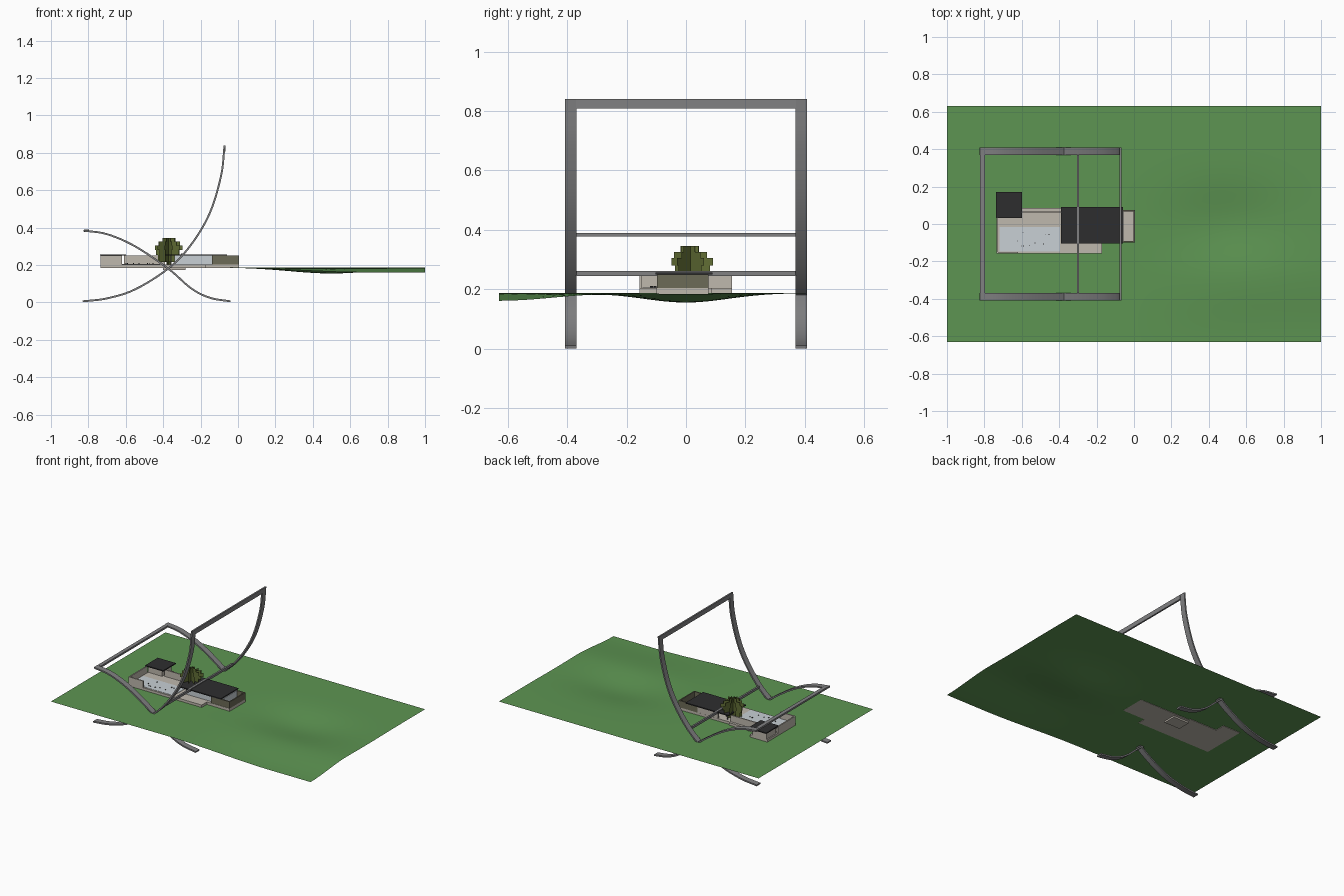
import bpy, math, random
from mathutils import Vector

old = bpy.data.objects.get("Cube")
if old:
    bpy.data.objects.remove(old, do_unlink=True)


def material(name, rgb):
    m = bpy.data.materials.new(name)
    m.use_nodes = True
    m.diffuse_color = (*rgb, 1)
    m.node_tree.nodes["Principled BSDF"].inputs["Base Color"].default_value = (*rgb, 1)
    return m


GRASS = material("grass green", (0.11, 0.30, 0.085))
STEEL = material("steel grey", (0.22, 0.22, 0.225))
STONE = material("pale stone", (0.52, 0.48, 0.42))
ROOF = material("roof black", (0.027, 0.027, 0.028))
WATER = material("pale glass", (0.58, 0.63, 0.66))
MARBLE = material("olive marble", (0.15, 0.145, 0.095))
LEAF = material("leaf olive", (0.12, 0.155, 0.035))


def make(name, verts, faces, mat):
    me = bpy.data.meshes.new(name)
    me.from_pydata(verts, [], faces)
    me.materials.append(mat)
    ob = bpy.data.objects.new(name, me)
    bpy.context.collection.objects.link(ob)
    return ob


def prism(name, outline, z0, z1, mat):
    """Extrude a counterclockwise plan outline between two heights."""
    n = len(outline)
    verts = [(x, y, z) for z in (z0, z1) for x, y in outline]
    faces = [tuple(range(n))[::-1], tuple(range(n, 2 * n))]
    faces += [(i, (i + 1) % n, n + (i + 1) % n, n + i) for i in range(n)]
    return make(name, verts, faces, mat)


def box(name, x0, x1, y0, y1, z0, z1, mat):
    return prism(name, [(x0, y0), (x1, y0), (x1, y1), (x0, y1)], z0, z1, mat)


def smooth_path(pts, steps=6):
    """Catmull-Rom curve through x, z points."""
    p = [Vector(q) for q in pts]
    p = [2 * p[0] - p[1]] + p + [2 * p[-1] - p[-2]]
    out = []
    for i in range(1, len(p) - 2):
        a, b, c, d = p[i - 1:i + 3]
        for k in range(steps):
            t = k / steps
            out.append(0.5 * (2 * b + (c - a) * t + (2 * a - 5 * b + 4 * c - d) * t * t
                              + (3 * b - a - 3 * c + d) * t ** 3))
    return out + [p[-2]]


def flat_bar(name, pts, y0, y1, half=0.005):
    """Sweep a flat steel section along a side path."""
    path = smooth_path(pts)
    verts, faces, n = [], [], len(path)
    for i, p in enumerate(path):
        t = (path[min(i + 1, n - 1)] - path[max(i - 1, 0)]).normalized()
        o = Vector((-t.y, t.x)) * half
        for q, y in ((p - o, y0), (p - o, y1), (p + o, y1), (p + o, y0)):
            verts.append((q.x, y, q.y))
    for i in range(n - 1):
        for k in range(4):
            a, b = 4 * i + k, 4 * i + (k + 1) % 4
            faces.append((a, a + 4, b + 4, b))
    e = 4 * (n - 1)
    faces += [(0, 1, 2, 3), (e + 3, e + 2, e + 1, e)]
    ob = make(name, verts, faces, STEEL)
    for f in ob.data.polygons:
        f.use_smooth = True
    bpy.context.view_layer.objects.active = ob
    ob.select_set(True)
    bpy.ops.object.shade_smooth_by_angle(angle=math.radians(35))
    ob.select_set(False)


# Rolling lawn, flat around the building
def smoothstep(a, b, v):
    t = min(max((v - a) / (b - a), 0), 1)
    return t * t * (3 - 2 * t)


def lawn_height(x, y):
    hollow = 0.032 * math.exp(-((x - 0.5) / 0.32) ** 2 - ((y - 0.0) / 0.2) ** 2)
    edge = 0.026 * smoothstep(-0.1, 0.7, x) * smoothstep(0.22, 0.63, -y)
    return 0.187 - hollow - edge


NX, NY = 50, 32
verts = []
for j in range(NY + 1):
    for i in range(NX + 1):
        x, y = -1 + 2 * i / NX, -0.63 + 1.26 * j / NY
        verts.append((x, y, lawn_height(x, y)))
W = NX + 1
lawn = make("lawn", verts, [(j * W + i, j * W + i + 1, (j + 1) * W + i + 1, (j + 1) * W + i)
                            for j in range(NY) for i in range(NX)], GRASS)
for f in lawn.data.polygons:
    f.use_smooth = True

# Steel frame: two crossing flat bars on each side
back_curve = [(-0.83, 0.006), (-0.7, 0.022), (-0.55, 0.07), (-0.372, 0.182),
              (-0.25, 0.31), (-0.15, 0.48), (-0.09, 0.68), (-0.072, 0.84)]
seat_curve = [(-0.825, 0.384), (-0.7, 0.365), (-0.55, 0.3), (-0.372, 0.18),
              (-0.25, 0.075), (-0.15, 0.025), (-0.04, 0.006)]
for side, s in (("left", 1), ("right", -1)):
    y0, y1 = sorted((0.368 * s, 0.408 * s))
    flat_bar(side + "_back_bar", back_curve, y0, y1)
    flat_bar(side + "_seat_bar", seat_curve, y0, y1)
box("top_crossbar", -0.078, -0.067, -0.37, 0.37, 0.808, 0.84, STEEL)
box("seat_crossbar", -0.823, -0.797, -0.37, 0.37, 0.377, 0.389, STEEL)
box("middle_crossbar", -0.306, -0.294, -0.37, 0.37, 0.245, 0.261, STEEL)

# Podium and its foundation
prism("podium", [(-0.735, -0.157), (-0.17, -0.157), (-0.17, -0.1), (0.005, -0.1), (0.005, 0.075),
                 (-0.39, 0.075), (-0.39, 0.085), (-0.6, 0.085), (-0.6, 0.155), (-0.735, 0.155)],
      0.184, 0.204, STONE)
box("foundation", -0.4, -0.28, -0.035, 0.055, 0.173, 0.185, STONE)

# Pool with scattered pebbles
box("pool_water", -0.72, -0.395, -0.147, -0.015, 0.2, 0.206, WATER)
random.seed(4)
for i in range(9):
    x, y = random.uniform(-0.64, -0.44), random.uniform(-0.13, -0.04)
    box(f"pebble_{i}", x, x + 0.005, y, y + 0.005, 0.205, 0.21, ROOF)

# Stone walls
TOP = 0.25
for name, x0, x1, y0, y1, mat in (
        ("pool_side_wall", -0.735, -0.727, -0.157, 0.04, STONE),
        ("pool_front_wall", -0.735, -0.62, -0.157, -0.149, STONE),
        ("garden_wall", -0.61, -0.39, 0.06, 0.068, STONE),
        ("small_house", -0.727, -0.62, 0.05, 0.155, STONE),
        ("hall_back_wall", -0.3, -0.13, 0.066, 0.074, STONE),
        ("hall_screen", -0.32, -0.2, -0.005, 0.003, MARBLE),
        ("court_front_wall", -0.14, 0.005, -0.098, -0.09, MARBLE),
        ("court_end_wall", -0.003, 0.005, -0.09, 0.067, MARBLE),
        ("court_back_wall", -0.14, 0.005, 0.067, 0.075, MARBLE),
        ("hall_front_glass", -0.34, -0.14, -0.08, -0.076, WATER),
        ("hall_end_glass", -0.06, -0.056, -0.09, 0.067, WATER)):
    box(name, x0, x1, y0, y1, 0.203, TOP, mat)

# Roofs and slender columns
box("main_roof", -0.39, -0.06, -0.103, 0.09, TOP, 0.257, ROOF)
box("small_roof", -0.737, -0.598, 0.032, 0.17, TOP, 0.257, ROOF)
for i in range(4):
    x = -0.36 + 0.08 * i
    for y in (-0.06, 0.05):
        box(f"column_{i}_{'back' if y > 0 else 'front'}", x, x + 0.005, y, y + 0.005,
            0.203, TOP, STEEL)

# Tree from crossed upright panels with a stepped outline
steps = [(0.2, 0.012), (0.215, 0.05), (0.255, 0.062), (0.28, 0.074), (0.305, 0.058),
         (0.325, 0.032), (0.345, 0)]
for k in range(5):
    a = math.pi * k / 5
    c, s = math.cos(a), math.sin(a)
    verts, faces = [], []
    for (z0, r), (z1, _) in zip(steps, steps[1:]):
        jitter = random.uniform(-0.009, 0.009)
        b = len(verts)
        for q, z in ((-r + jitter, z0), (r + jitter, z0), (r + jitter, z1), (-r + jitter, z1)):
            verts.append((-0.372 + q * c, 0.015 + q * s, z))
        faces.append((b, b + 1, b + 2, b + 3))
    make(f"tree_panel_{k}", verts, faces, LEAF)
